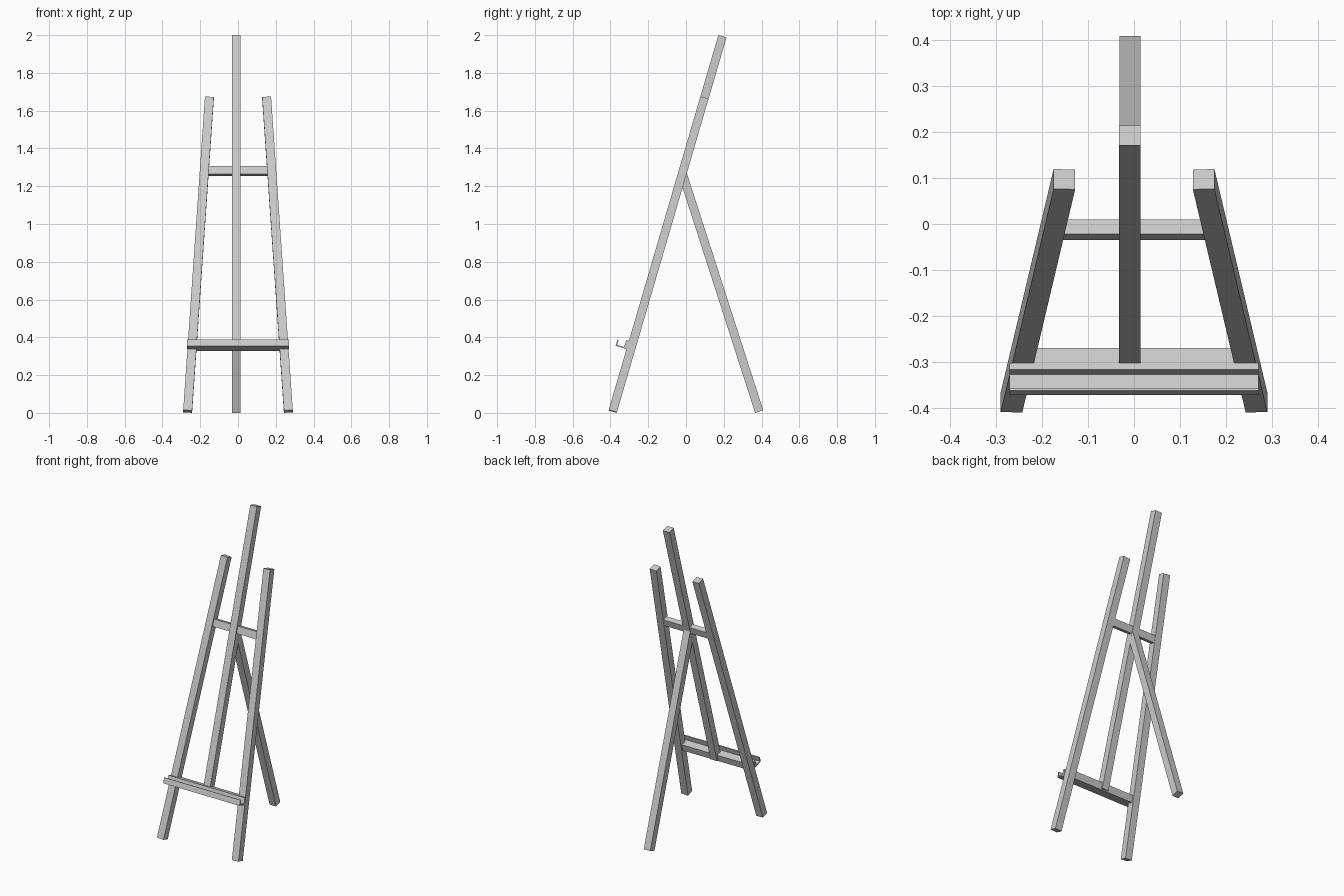
import bpy, bmesh, math
from mathutils import Matrix, Vector

if "Cube" in bpy.data.objects:
    bpy.data.objects.remove(bpy.data.objects["Cube"])

LEAN = math.atan(0.2925)          # backward lean of the front frame
ORIGIN = Vector((0, -0.388, 0.008))
# frame space: x across, y = depth (negative is forward), z = up along the lean
FRAME = Matrix.Translation(ORIGIN) @ Matrix.Rotation(-LEAN, 4, 'X')


def finish(name, bm, matrix):
    bm.transform(matrix)
    bmesh.ops.recalc_face_normals(bm, faces=bm.faces)
    mesh = bpy.data.meshes.new(name)
    bm.to_mesh(mesh)
    bm.free()
    obj = bpy.data.objects.new(name, mesh)
    bpy.context.collection.objects.link(obj)
    return obj


def beam(name, a, b, width, depth, matrix=FRAME):
    """Square-ended beam from a to b; width is across x."""
    a, b = Vector(a), Vector(b)
    up = (b - a).normalized()
    side = Vector((1, 0, 0))
    side = (side - up * side.dot(up)).normalized()
    fwd = up.cross(side)
    rot = Matrix((side, fwd, up)).transposed().to_4x4()
    bm = bmesh.new()
    bmesh.ops.create_cube(bm, size=1)
    bm.transform(Matrix.Translation((a + b) / 2) @ rot
                 @ Matrix.Diagonal((width, depth, (b - a).length, 1)))
    return finish(name, bm, matrix)


def extrude_x(name, profile, half):
    """Extrude a (forward, up) profile across x in frame space."""
    bm = bmesh.new()
    face = bm.faces.new([bm.verts.new((-half, -n, s)) for n, s in profile])
    ext = bmesh.ops.extrude_face_region(bm, geom=[face])
    moved = [v for v in ext['geom'] if isinstance(v, bmesh.types.BMVert)]
    bmesh.ops.translate(bm, verts=moved, vec=(2 * half, 0, 0))
    return finish(name, bm, FRAME)


def rect(n0, n1, s0, s1):
    return [(n0, s0), (n1, s0), (n1, s1), (n0, s1)]


# splayed front legs
for side, label in ((-1, "left"), (1, "right")):
    beam("front_leg_" + label, (side * 0.2665, 0, 0), (side * 0.1515, 0, 1.729),
         0.047, 0.045)

# central mast, slightly off centre
MAST_X = -0.009
beam("mast", (MAST_X, 0, 0.345), (MAST_X, 0, 2.069), 0.047, 0.045)

# rear support leg, its top buried in the mast
beam("rear_leg", (MAST_X, 0.3875, 0.007), (MAST_X, -0.018, 1.265),
     0.046, 0.045, Matrix.Identity(4))

# cross bars between the front legs
extrude_x("upper_crossbar", rect(-0.02, 0.0135, 1.305, 1.35), 0.168)
extrude_x("lower_crossbar", rect(-0.0115, 0.0225, 0.3375, 0.382), 0.238)

# canvas tray: back strip, shelf and front lip in one profile
extrude_x("canvas_tray", [(0.0225, 0.3375), (0.0825, 0.3375), (0.0825, 0.372),
                          (0.076, 0.372), (0.076, 0.344), (0.0375, 0.344),
                          (0.0375, 0.382), (0.0225, 0.382)], 0.271)
